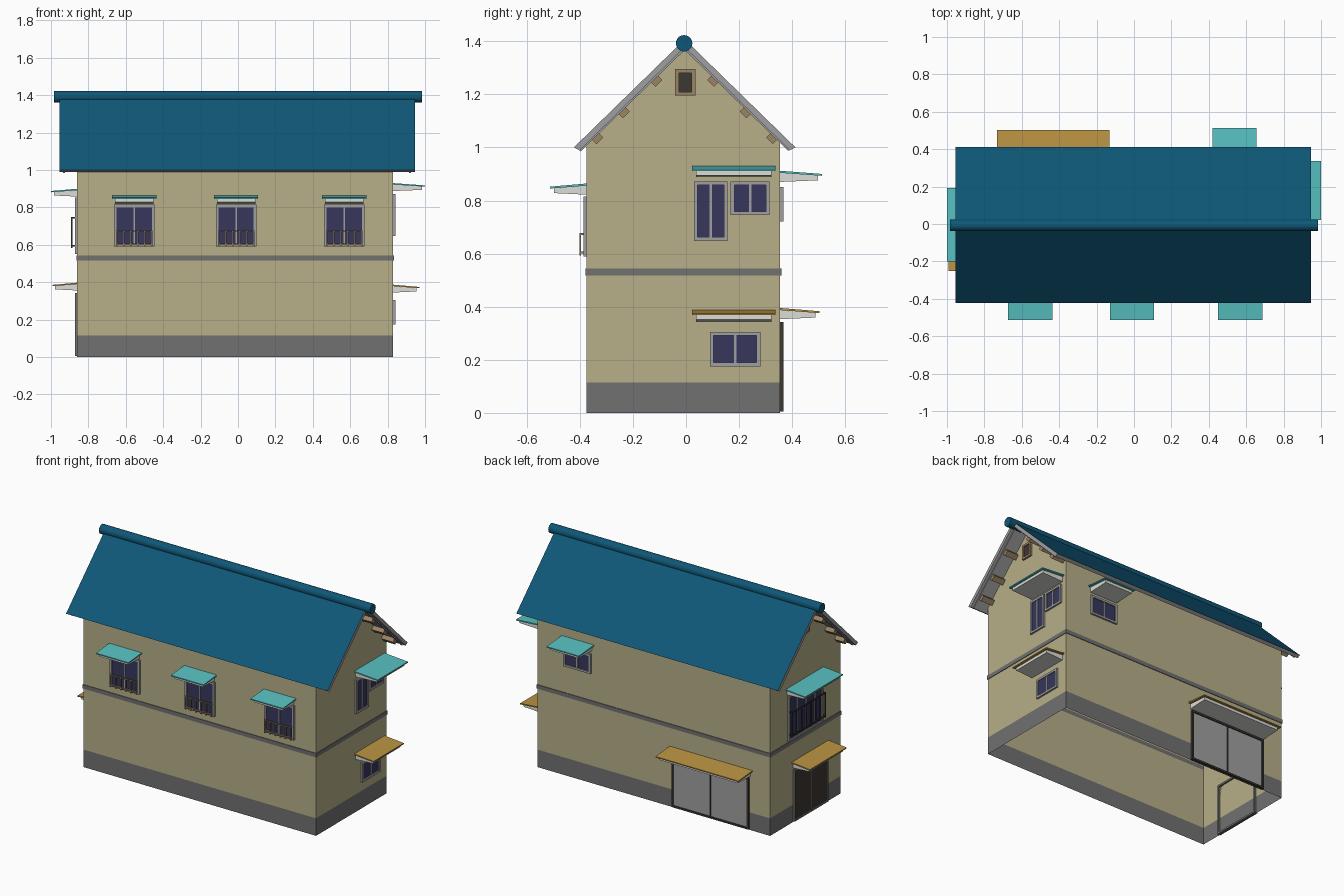
import bpy, bmesh, math
from mathutils import Vector

cube = bpy.data.objects.get("Cube")
if cube:
    bpy.data.objects.remove(cube)


def srgb(hexa):
    def lin(c):
        return c / 12.92 if c <= 0.04045 else ((c + 0.055) / 1.055) ** 2.4
    return tuple(lin(int(hexa[i:i + 2], 16) / 255) for i in (0, 2, 4)) + (1,)


COLOURS = dict(wall="b7af89", roof="0f5777", stone="717171", glass="37375c",
               teal="57c0c0", amber="ba9342", wood="9a8365", frame="a0a0a2",
               white="dcdcd8", dark="3c3732")
MATS = {}
for key, value in COLOURS.items():
    m = bpy.data.materials.new(key + "_colour")
    m.use_nodes = True
    m.diffuse_color = srgb(value)
    m.node_tree.nodes["Principled BSDF"].inputs["Base Color"].default_value = srgb(value)
    MATS[key] = m

# Extents of the wall shell
X0, X1, Y0, Y1 = -0.86, 0.83, -0.375, 0.355
MID = -0.005          # ridge line in y
RIDGE, SLOPE = 1.407, 0.975


def roof_z(y):
    return RIDGE - SLOPE * abs(y - MID)


# Wall coordinates: u along the wall, d outward from it
PLACE = {
    "front": lambda u, d, z: Vector((u, Y0 - d, z)),
    "back": lambda u, d, z: Vector((u, Y1 + d, z)),
    "right": lambda u, d, z: Vector((X1 + d, u, z)),
    "left": lambda u, d, z: Vector((X0 - d, u, z)),
}


class Part:
    """Collects prisms into one named object."""

    def __init__(self, name, *mats):
        self.name, self.mats, self.bm = name, mats, bmesh.new()

    def prism(self, start, end, mat):
        a = [self.bm.verts.new(p) for p in start]
        b = [self.bm.verts.new(p) for p in end]
        faces = [self.bm.faces.new(a), self.bm.faces.new(b[::-1])]
        for i in range(len(a)):
            j = (i + 1) % len(a)
            faces.append(self.bm.faces.new((a[j], a[i], b[i], b[j])))
        for f in faces:
            f.material_index = self.mats.index(mat)
        bmesh.ops.recalc_face_normals(self.bm, faces=faces)
        return faces

    def profile(self, side, pts, u0, u1, mat):
        put = PLACE[side]
        return self.prism([put(u0, d, z) for d, z in pts],
                          [put(u1, d, z) for d, z in pts], mat)

    def box(self, side, u0, u1, z0, z1, d0, d1, mat):
        return self.profile(side, [(d0, z0), (d1, z0), (d1, z1), (d0, z1)], u0, u1, mat)

    def along_x(self, pts, x0, x1, mat):
        return self.prism([(x0, y, z) for y, z in pts],
                          [(x1, y, z) for y, z in pts], mat)

    def done(self):
        self.bm.normal_update()
        me = bpy.data.meshes.new(self.name)
        self.bm.to_mesh(me)
        self.bm.free()
        for key in self.mats:
            me.materials.append(MATS[key])
        ob = bpy.data.objects.new(self.name, me)
        bpy.context.collection.objects.link(ob)
        return ob


# House shell, open underneath, with a stone footing
shell = Part("house_walls", "wall", "stone")
drop = 0.03
outline = [(Y0, 0), (Y1, 0), (Y1, roof_z(Y1) - drop), (MID, RIDGE - drop), (Y0, roof_z(Y0) - drop)]
shell.along_x(outline, X0, X1, "wall")
bm = shell.bm
bmesh.ops.delete(bm, geom=[f for f in bm.faces if f.calc_center_median().z < 0.01], context="FACES")
bmesh.ops.bisect_plane(bm, geom=bm.verts[:] + bm.edges[:] + bm.faces[:],
                       plane_co=(0, 0, 0.115), plane_no=(0, 0, 1))
for f in bm.faces:
    f.material_index = int(f.calc_center_median().z < 0.115)
shell.done()

# Band between the floors
band = Part("floor_band", "stone")
for side in PLACE:
    lo, hi = (X0, X1) if side in ("front", "back") else (Y0, Y1)
    band.box(side, lo - 0.004, hi + 0.004, 0.517, 0.543, 0, 0.004, "stone")
band.done()

# Roof slab: coloured slopes, pale edges and underside
roof = Part("roof", "frame", "roof")
ya, yb, t = -0.422, 0.412, 0.021
faces = roof.along_x([(ya, roof_z(ya)), (MID, RIDGE), (yb, roof_z(yb)),
                      (yb - t, roof_z(yb) - 0.012), (MID, RIDGE - drop),
                      (ya + t, roof_z(ya) - 0.012)], -0.955, 0.945, "frame")
for f in faces:
    f.normal_update()
    f.material_index = int(f.normal.z > 0.3)
roof.done()

# Thin lower bargeboards at the gables
barge = Part("bargeboards", "frame")
for x in (-0.935, 0.915):
    for y in (ya + 0.025, yb - 0.025):
        barge.along_x([(y, roof_z(y) - 0.02), (MID, RIDGE - 0.02), (MID, RIDGE - 0.04),
                       (y, roof_z(y) - 0.04)], x, x + 0.01, "frame")
barge.done()

# Round ridge cap
bpy.ops.mesh.primitive_cylinder_add(vertices=20, radius=0.031, depth=1.97,
                                    location=(0, -0.007, 1.392), rotation=(0, math.pi / 2, 0))
ridge = bpy.context.object
ridge.name = "ridge_cap"
ridge.data.materials.append(MATS["roof"])
bpy.ops.object.shade_smooth_by_angle(angle=math.radians(40))

# Beam ends under the roof
beams = Part("beam_ends", "wood")
r = 0.025
for off in (0.11, 0.232, 0.332):
    for y in (MID - off, MID + off):
        z = roof_z(y) - 0.046
        diamond = [(y - r, z), (y, z - r), (y + r, z), (y, z + r)]
        beams.along_x(diamond, X1 - 0.02, X1 + 0.085, "wood")
        beams.along_x(diamond, X0 - 0.065, X0 + 0.02, "wood")
beams.done()


def opening(name, side, u0, u1, z0, z1, panes=2, fill="glass", trim="frame", w=0.014, back=0.0):
    """Framed window or sliding door with equal panes."""
    p = Part(name, trim, fill)
    p.box(side, u0 + w / 2, u1 - w / 2, z0 + w / 2, z1 - w / 2, 0, 0.006, fill)
    for a, b in ((z0, z0 + w), (z1 - w, z1)):
        p.box(side, u0, u1, a, b, -back, 0.012, trim)
    for a in (u0, u1 - w):
        p.box(side, a, a + w, z0 + w, z1 - w, -back, 0.012, trim)
    for i in range(1, panes):
        c = u0 + (u1 - u0) * i / panes
        p.box(side, c - w / 3, c + w / 3, z0 + w, z1 - w, 0, 0.010, trim)
    p.done()


def awning(name, side, u0, u1, z, reach, mat):
    """Sloped plate over a tapered pale box."""
    p = Part(name, mat, "white")
    p.profile(side, [(0, z), (reach, z - 0.012), (reach, z - 0.019), (0, z - 0.008)], u0, u1, mat)
    e = reach - 0.015
    p.profile(side, [(0, z - 0.008), (e, z - 0.018), (e, z - 0.036), (0, z - 0.042)],
              u0 + 0.015, u1 - 0.015, "white")
    p.done()


def railing(name, side, u0, u1, z0, z1, depth, posts, mat, w=0.007):
    """Balcony rail with posts and returns to the wall."""
    p = Part(name, mat)
    for z in (z0 + 0.008, z1 - w):
        p.box(side, u0, u1, z, z + w, depth - w, depth, mat)
        for u in (u0, u1 - w):
            p.box(side, u, u + w, z, z + w, 0, depth - w, mat)
    for i in range(posts):
        u = u0 + (u1 - u0 - w) * i / (posts - 1)
        p.box(side, u, u + w, z0, z1 - w, depth - w, depth, mat)
    p.done()


# Front: three windows with rails and awnings
for i, c in enumerate((-0.555, -0.01, 0.568), 1):
    opening(f"front_window_{i}", "front", c - 0.108, c + 0.108, 0.59, 0.815)
    railing(f"front_railing_{i}", "front", c - 0.097, c + 0.097, 0.592, 0.678, 0.027, 6, "wood")
    awning(f"front_awning_{i}", "front", c - 0.118, c + 0.118, 0.864, 0.138, "teal")

# Right side: tall and small upper windows, one lower window
opening("right_tall_window", "right", 0.03, 0.157, 0.648, 0.872)
opening("right_small_window", "right", 0.168, 0.315, 0.745, 0.872)
opening("right_lower_window", "right", 0.09, 0.28, 0.175, 0.305)
awning("right_upper_awning", "right", 0.022, 0.337, 0.93, 0.17, "teal")
awning("right_lower_awning", "right", 0.022, 0.337, 0.387, 0.14, "amber")

# Left side: wide upper window with a dark rail, dark sliding door
opening("left_upper_window", "left", -0.185, 0.175, 0.55, 0.853, panes=4)
railing("left_railing", "left", -0.18, 0.17, 0.583, 0.748, 0.032, 8, "dark")
awning("left_upper_awning", "left", -0.2, 0.192, 0.9, 0.14, "teal")
opening("left_door", "left", -0.235, 0.115, 0.005, 0.343, fill="dark", trim="stone", w=0.012, back=0.01)
awning("left_lower_awning", "left", -0.25, 0.132, 0.398, 0.133, "amber")

# Back: sliding doors and a small window
opening("back_doors", "back", -0.71, -0.15, 0.005, 0.343, fill="frame", trim="dark", w=0.012, back=0.01)
awning("back_door_awning", "back", -0.733, -0.13, 0.395, 0.147, "amber")
opening("back_window", "back", 0.438, 0.638, 0.72, 0.85)
awning("back_window_awning", "back", 0.42, 0.655, 0.912, 0.158, "teal")

# Gable vents
for side in ("right", "left"):
    opening(side + "_gable_vent", side, -0.041, 0.035, 1.195, 1.295, panes=1, fill="dark", trim="wood")
